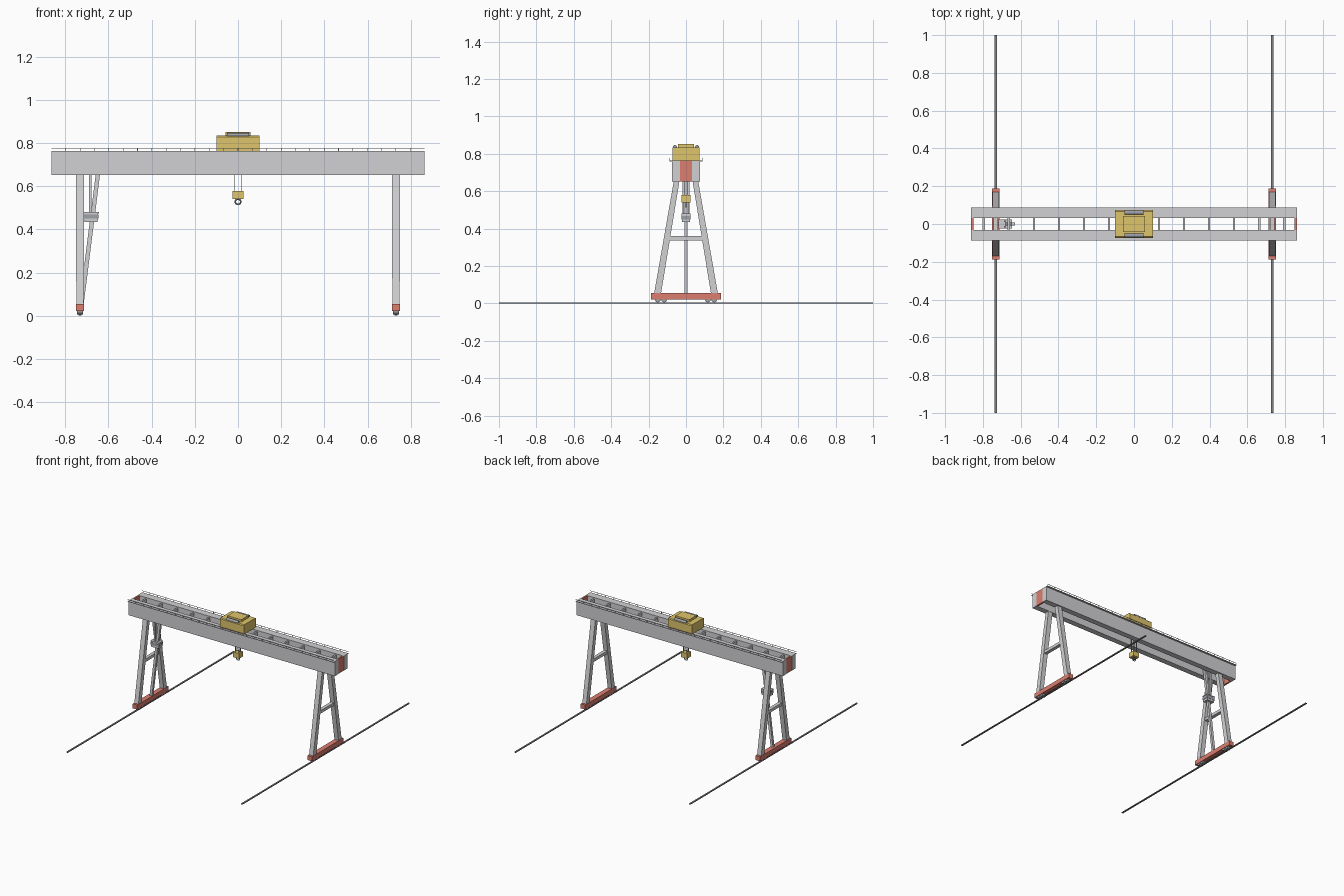
import bpy, bmesh, math
from mathutils import Vector

if "Cube" in bpy.data.objects:
    bpy.data.objects.remove(bpy.data.objects["Cube"])


def material(name, rgb):
    m = bpy.data.materials.new(name)
    m.diffuse_color = (*rgb, 1)
    m.use_nodes = True
    m.node_tree.nodes["Principled BSDF"].inputs["Base Color"].default_value = m.diffuse_color
    return m


GREY = material("light_steel_grey", (0.64, 0.64, 0.66))
RED = material("soft_red", (0.72, 0.21, 0.16))
GOLD = material("trolley_yellow", (0.74, 0.56, 0.15))
DARK = material("rail_grey", (0.22, 0.22, 0.22))
MID = material("machine_grey", (0.34, 0.36, 0.39))


def finish(name, bm, mat):
    bmesh.ops.recalc_face_normals(bm, faces=bm.faces)
    me = bpy.data.meshes.new(name)
    bm.to_mesh(me)
    bm.free()
    me.materials.append(mat)
    ob = bpy.data.objects.new(name, me)
    bpy.context.collection.objects.link(ob)
    return ob


def add_strut(bm, a, b, sa, sb=None):
    """Prism from a to b with horizontal rectangular ends of size sa and sb."""
    sb = sb or sa
    corners = ((-1, -1), (1, -1), (1, 1), (-1, 1))
    lo, hi = [[bm.verts.new((p[0] + i * s[0] / 2, p[1] + j * s[1] / 2, p[2]))
               for i, j in corners] for p, s in ((a, sa), (b, sb))]
    bm.faces.new(lo[::-1])
    bm.faces.new(hi)
    for k in range(4):
        n = (k + 1) % 4
        bm.faces.new((lo[k], lo[n], hi[n], hi[k]))


def strut(name, a, b, sa, mat, sb=None):
    bm = bmesh.new()
    add_strut(bm, a, b, sa, sb)
    return finish(name, bm, mat)


def add_box(bm, x, y, z):
    add_strut(bm, ((x[0] + x[1]) / 2, (y[0] + y[1]) / 2, z[0]),
              ((x[0] + x[1]) / 2, (y[0] + y[1]) / 2, z[1]),
              (x[1] - x[0], y[1] - y[0]))


def box(name, x, y, z, mat):
    bm = bmesh.new()
    add_box(bm, x, y, z)
    return finish(name, bm, mat)


def cylinder(name, loc, r, depth, mat, sides=20):
    """Cylinder lying along x."""
    bpy.ops.mesh.primitive_cylinder_add(vertices=sides, radius=r, depth=depth,
                                        location=loc, rotation=(0, math.pi / 2, 0))
    ob = bpy.context.object
    ob.name = name
    ob.data.materials.append(mat)
    bpy.ops.object.shade_smooth_by_angle()
    return ob


L, Z0, Z1 = 0.863, 0.653, 0.764      # girder half length, underside, top
LEG_X = 0.732

# Twin girders with walkways and handrails
for s, side in ((-1, "front"), (1, "back")):
    def ys(a, b):
        return tuple(sorted((s * a, s * b)))
    box(side + "_girder", (-L, L), ys(0.033, 0.075), (Z0, Z1), GREY)
    box(side + "_walkway", (-L, L), ys(0.074, 0.088), (Z1 - 0.004, Z1), GREY)
    bm = bmesh.new()
    add_box(bm, (-L, L), ys(0.0855, 0.088), (0.775, 0.7775))
    for i in range(-12, 13):
        x = i * 0.0665
        add_box(bm, (x - 0.0013, x + 0.0013), ys(0.0855, 0.088), (Z1 - 0.002, 0.776))
    finish(side + "_handrail", bm, GREY)

# Cross ties between the girders
bm = bmesh.new()
for i in range(-6, 7):
    x = i * 0.1325
    add_box(bm, (x - 0.006, x + 0.006), (-0.034, 0.034), (0.725, 0.755))
finish("girder_cross_ties", bm, GREY)

for s, side in ((-1, "left"), (1, "right")):
    x = s * LEG_X
    # Red end plate closing the girders
    box(side + "_end_plate", (s * 0.856 - 0.006, s * 0.856 + 0.006),
        (-0.033, 0.033), (Z0, Z1), RED)
    # Ground rail and end carriage
    box(side + "_ground_rail", (x - 0.006, x + 0.006), (-1, 1), (0, 0.006), DARK)
    box(side + "_end_carriage", (x - 0.019, x + 0.019), (-0.187, 0.187), (0.021, 0.055), RED)
    # Splayed legs and wheels
    for t, end in ((-1, "front"), (1, "back")):
        strut(f"{side}_{end}_leg", (x, t * 0.152, 0.053), (x, t * 0.05, Z0 + 0.002),
              (0.034, 0.037), GREY, (0.038, 0.03))
        for y in (0.117, 0.15):
            cylinder(f"{side}_{end}_wheel", (x, t * y, 0.0215), 0.0155, 0.03, MID)
    # Transom of the A-frame
    box(side + "_transom", (x - 0.013, x + 0.013), (-0.092, 0.092), (0.338, 0.36), GREY)

# Sloping brace and operator cab beside the left leg
strut("cab_brace", (-0.725, 0, 0.053), (-0.639, 0, 0.735), (0.02, 0.018), GREY)
for t in (-1, 1):
    strut("cab_hanger", (-0.684, t * 0.014, 0.478), (-0.684, t * 0.014, 0.735),
          (0.011, 0.008), GREY)
strut("cab_body", (-0.681, 0, 0.435), (-0.681, 0, 0.478), (0.062, 0.044), GREY, (0.066, 0.046))
box("cab_roof", (-0.717, -0.645), (-0.025, 0.025), (0.474, 0.481), GREY)
box("cab_window_band", (-0.7155, -0.6465), (-0.0242, 0.0242), (0.450, 0.469), MID)

# Trolley housing with slightly chamfered upper edges
bm = bmesh.new()
add_box(bm, (-0.1, 0.1), (-0.073, 0.073), (Z1, 0.835))
top = [e for e in bm.edges if all(v.co.z > 0.83 for v in e.verts)
       and abs(e.verts[0].co.y - e.verts[1].co.y) < 0.001]
bmesh.ops.bevel(bm, geom=top, offset=0.006, segments=1, affect='EDGES')
finish("trolley_housing", bm, GOLD)
box("trolley_top_cover", (-0.057, 0.057), (-0.042, 0.042), (0.834, 0.852), GOLD)
for t in (-1, 1):
    cylinder("trolley_drum", (0, t * 0.06, 0.836), 0.011, 0.1, MID)

# Hoist ropes, hook block and hook ring
bm = bmesh.new()
for x in (-0.015, 0.015):
    for y in (-0.01, 0.01):
        add_strut(bm, (x, y, 0.575), (x, y, 0.77), (0.004, 0.004))
finish("hoist_ropes", bm, MID)
box("hook_block", (-0.025, 0.025), (-0.023, 0.023), (0.54, 0.579), GOLD)
bpy.ops.mesh.primitive_torus_add(major_radius=0.0125, minor_radius=0.0035,
                                 major_segments=24, minor_segments=8,
                                 location=(0, 0, 0.528), rotation=(math.pi / 2, 0, 0))
hook = bpy.context.object
hook.name = "hook_ring"
hook.data.materials.append(MID)
bpy.ops.object.shade_smooth_by_angle()
